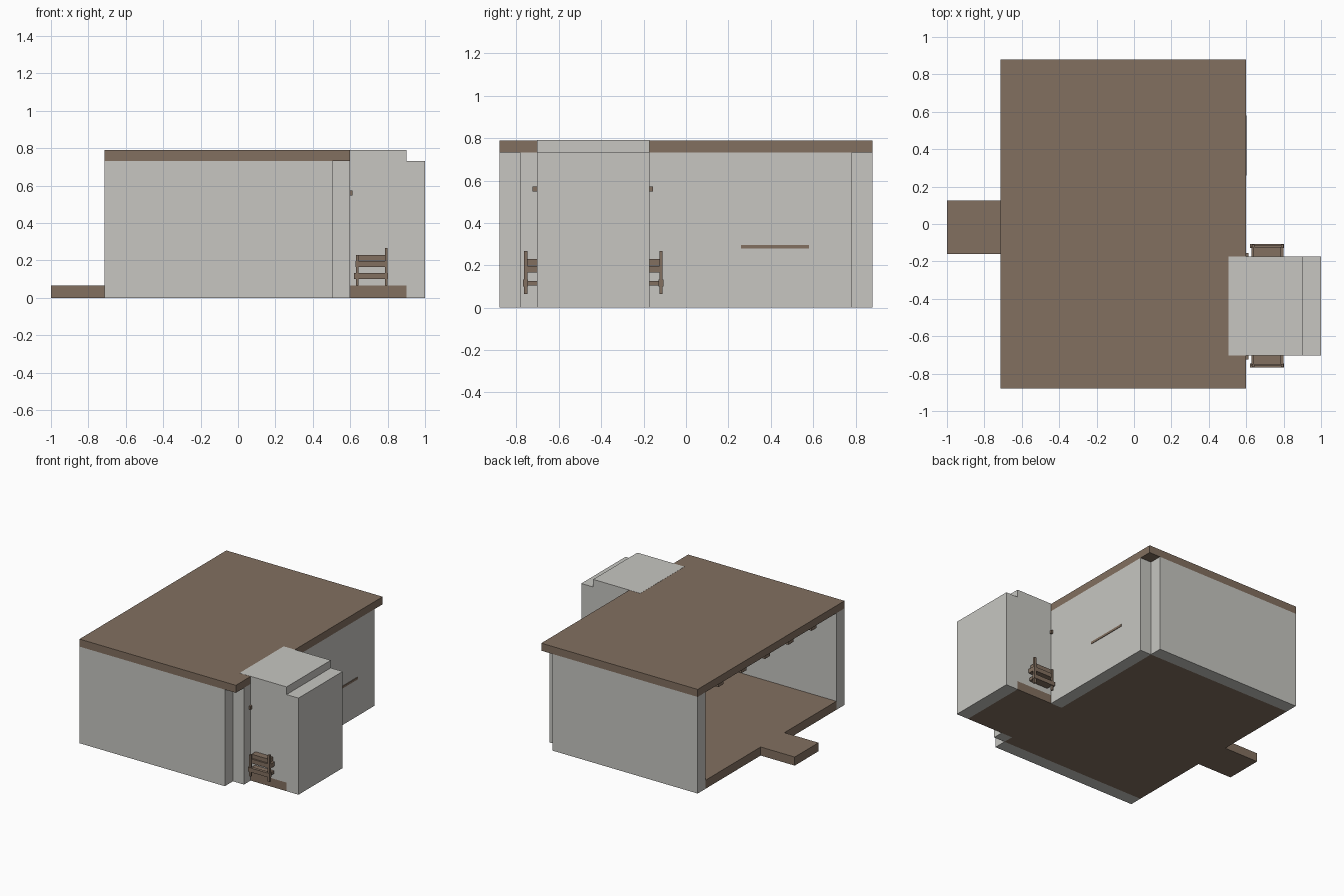
import bpy, bmesh

if "Cube" in bpy.data.objects:
    bpy.data.objects.remove(bpy.data.objects["Cube"])


def material(name, color):
    m = bpy.data.materials.new(name)
    m.diffuse_color = (*color, 1)
    m.use_nodes = True
    m.node_tree.nodes["Principled BSDF"].inputs["Base Color"].default_value = m.diffuse_color
    return m


BROWN = material("brown wood", (0.225, 0.162, 0.117))
GREY = material("pale grey plaster", (0.57, 0.565, 0.535))


def boxes(name, mat, *parts):
    """One object from boxes given as (x0, x1, y0, y1, z0, z1)."""
    bm = bmesh.new()
    for x0, x1, y0, y1, z0, z1 in parts:
        verts = bmesh.ops.create_cube(bm, size=1)["verts"]
        for v in verts:
            v.co.x = x1 if v.co.x > 0 else x0
            v.co.y = y1 if v.co.y > 0 else y0
            v.co.z = z1 if v.co.z > 0 else z0
    mesh = bpy.data.meshes.new(name)
    bm.to_mesh(mesh)
    bm.free()
    mesh.materials.append(mat)
    obj = bpy.data.objects.new(name, mesh)
    bpy.context.collection.objects.link(obj)
    return obj


# Room extents
X0, XI, X1 = -0.714, 0.505, 0.598     # open side, inner wall face, outer wall face
Y1, YI = 0.88, 0.783                  # outer and inner faces of the long walls
FLOOR, CEIL, TOP = 0.065, 0.733, 0.79
A0, A1, AX = -0.703, -0.173, 0.90     # alcove sides and depth

# Floors and entrance step
boxes("floor", BROWN, (X0, XI, -YI, YI, 0, FLOOR))
boxes("entrance_step", BROWN, (-1, X0, -0.16, 0.125, 0, FLOOR))
boxes("alcove_floor", BROWN, (XI, AX, A0, A1, 0, FLOOR))

# Walls, leaving the two outer corners notched
boxes("front_wall", GREY, (X0, XI, -Y1, -YI, 0, CEIL))
boxes("back_wall", GREY, (X0, XI, YI, Y1, 0, CEIL))
boxes("side_wall", GREY,
      (XI, X1, -YI, A0, 0, CEIL),
      (XI, X1, A1, YI, 0, CEIL))

# Roof slab and the ceiling beams below it
boxes("roof", BROWN, (X0, X1, -Y1, Y1, CEIL, TOP))
boxes("ceiling_beams", BROWN,
      *[(X0 + 0.03, XI, y - 0.03, y + 0.03, CEIL - 0.045, CEIL)
        for y in (-0.56, -0.28, 0, 0.28, 0.56)])

# Alcove shell
T = 0.008
boxes("alcove_sides", GREY,
      (X1, AX, A0, A0 + T, FLOOR, CEIL),
      (X1, AX, A1 - T, A1, FLOOR, CEIL))
boxes("alcove_end_wall", GREY, (AX, 1, A0, A1, 0, CEIL))
boxes("alcove_roof", GREY,
      (X1, AX, A0, A1, CEIL, TOP + 0.001),
      (XI, X1, A0, A1, TOP, TOP + 0.001))

# Rail above the alcove opening
boxes("curtain_rail", BROWN, (0.592, 0.611, -0.725, -0.155, 0.548, 0.573))

# Shelf edge showing through the side wall
boxes("wall_shelf", BROWN, (XI - 0.08, 0.602, 0.26, 0.58, 0.28, 0.297))

# Long bench running through the alcove
B0, B1 = -0.765, -0.11
bench = []
for y in (B0, B1 - 0.016):
    bench += [(0.785, 0.80, y, y + 0.016, FLOOR, 0.268),       # back post
              (0.630, 0.644, y, y + 0.016, FLOOR, 0.228),      # front post
              (0.620, 0.803, y - 0.003, y + 0.019, 0.10, 0.132)]  # side rail
boxes("bench_frame", BROWN, *bench)
boxes("bench_seat", BROWN,
      (0.628, 0.80, B0 + 0.006, B1 - 0.006, 0.165, 0.197),
      (0.640, 0.785, B0 + 0.013, B1 - 0.013, 0.20, 0.23),
      (0.634, 0.795, B0 + 0.016, B1 - 0.016, 0.105, 0.127))
